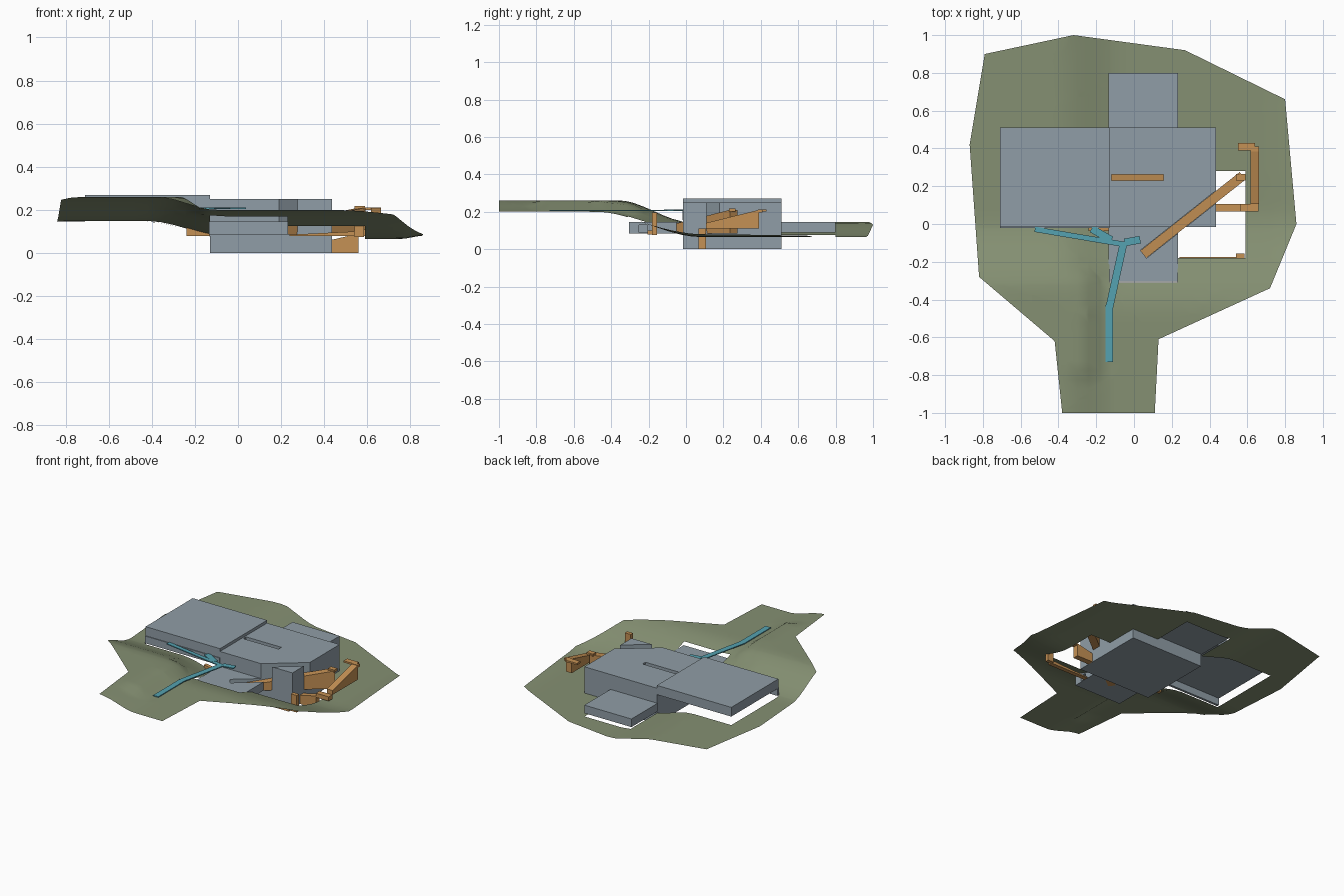
import bpy, bmesh, math
from mathutils import Vector

if "Cube" in bpy.data.objects:
    bpy.data.objects.remove(bpy.data.objects["Cube"])


def material(name, rgb):
    m = bpy.data.materials.new(name)
    m.diffuse_color = (*rgb, 1)
    m.use_nodes = True
    m.node_tree.nodes["Principled BSDF"].inputs["Base Color"].default_value = m.diffuse_color
    return m


GREY = material("blue_grey_concrete", (0.28, 0.34, 0.385))
GREEN = material("olive_ground", (0.235, 0.28, 0.17))
ORANGE = material("orange_ramp", (0.56, 0.285, 0.09))
CYAN = material("cyan_walkway", (0.09, 0.36, 0.44))


def finish(bm, name, mat):
    me = bpy.data.meshes.new(name)
    bm.to_mesh(me)
    bm.free()
    me.materials.append(mat)
    ob = bpy.data.objects.new(name, me)
    bpy.context.collection.objects.link(ob)
    return ob


def prism(name, a, b, width, bottom, top_a, top_b, mat, bottom_b=None):
    """Straight bar in plan from a to b, with an optional sloping top."""
    a, b = Vector(a), Vector(b)
    d = (b - a).normalized()
    n = Vector((-d.y, d.x)) * width / 2
    low_b = bottom if bottom_b is None else bottom_b
    bm = bmesh.new()
    low = [bm.verts.new((*p, z)) for p, z in
           ((a - n, bottom), (b - n, low_b), (b + n, low_b), (a + n, bottom))]
    top = [bm.verts.new((*p, z)) for p, z in
           ((a - n, top_a), (b - n, top_b), (b + n, top_b), (a + n, top_a))]
    bm.faces.new(low[::-1])
    bm.faces.new(top)
    for i in range(4):
        j = (i + 1) % 4
        bm.faces.new((low[i], low[j], top[j], top[i]))
    return finish(bm, name, mat)


def block(name, x0, x1, y0, y1, z0, z1, mat=GREY):
    ym = (y0 + y1) / 2
    return prism(name, (x0, ym), (x1, ym), y1 - y0, z0, z1, z1, mat)


def cut(ob, cutter):
    cutter.hide_render = True
    cutter.hide_viewport = True
    cutter.display_type = 'WIRE'
    m = ob.modifiers.new("slot", 'BOOLEAN')
    m.operation = 'DIFFERENCE'
    m.solver = 'EXACT'
    m.object = cutter


# --- Ground sheet: stepped slope with openings for the buildings ---
OUTLINE = [(-.38, -1), (.11, -1), (.13, -.61), (.72, -.34), (.86, 0), (.80, .66),
           (.27, .92), (-.32, 1), (-.79, .90), (-.87, .42), (-.82, -.28), (-.42, -.62)]
HOLES = [(-.71, .43, -.02, .51), (-.13, .23, .51, .80),
         (-.13, .23, -.31, -.02), (.23, .59, -.18, .28)]


def step(a, b, t):
    t = min(1, max(0, (t - a) / (b - a)))
    return t * t * (3 - 2 * t)


def ground_height(x, y):
    s_back = step(-.42, -.05, x)
    s_front = step(-.27, -.15, x) if -.8 < y < -.27 else step(-.38, -.10, x)
    f = step(-.36, .02, y) * (1 - s_back) + step(-.48, .08, y) * s_back
    high = .26 - .06 * s_front
    low = .145 - .08 * s_back
    tip = .015 * step(.75, .86, x)
    return high * (1 - f) + (low + tip) * f


bm = bmesh.new()
bm.faces.new([bm.verts.new((x, y, 0)) for x, y in OUTLINE])
bmesh.ops.triangulate(bm, faces=bm.faces[:])
lines = {0: [i * .06 - .9 for i in range(31)], 1: [i * .05 - .975 for i in range(40)]}
for x0, x1, y0, y1 in HOLES:
    lines[0] += [x0, x1]
    lines[1] += [y0, y1]
for axis, values in lines.items():
    for v in sorted(set(values)):
        co, no = Vector(), Vector()
        co[axis], no[axis] = v, 1
        bmesh.ops.bisect_plane(bm, geom=bm.verts[:] + bm.edges[:] + bm.faces[:],
                               dist=1e-5, plane_co=co, plane_no=no)
gone = []
for f in bm.faces:
    c = f.calc_center_median()
    if any(x0 < c.x < x1 and y0 < c.y < y1 for x0, x1, y0, y1 in HOLES):
        gone.append(f)
bmesh.ops.delete(bm, geom=gone, context='FACES')
for f in bm.faces:
    f.normal_update()
    if f.normal.z < 0:
        f.normal_flip()
    f.smooth = True
for v in bm.verts:
    v.co.z = ground_height(v.co.x, v.co.y)
finish(bm, "ground", GREEN)

# --- Buildings ---
main = block("main_hall", -.13, .435, -.015, .51, 0, .25)
block("upper_slab", -.71, -.13, -.015, .51, .205, .27)
block("upper_front_wall", -.71, -.13, -.02, -.003, .155, .206)
block("rear_annex", -.135, .232, .51, .80, .088, .145)
front = block("front_annex", -.135, .232, -.305, -.015, .085, .145)

# --- Slots in the roofs ---
A, B = Vector((.05, -.16)), Vector((.575, .255))
for ob in (main, front):
    cut(ob, prism(ob.name + "_diagonal_slot", A, B, .053, .098, .4, .4, GREY))
cut(main, block("roof_slot_cutter", -.12, .155, .23, .262, .12, .4))
cut(front, block("annex_door_cutter", .2, .3, -.25, -.205, .09, .13))

# --- Orange ramps ---
prism("diagonal_ramp", A, B, .05, .085, .105, .21, ORANGE)
block("diagonal_ramp_landing", .54, .59, .23, .265, .20, .217, ORANGE)
prism("roof_slot_ramp", (-.12, .246), (.155, .246), .031, .115, .21, .14, ORANGE)
prism("lower_ramp", (.43, .087), (.56, .087), .04, 0, .06, .09, ORANGE)
block("lower_ramp_landing", .56, .66, .067, .107, .08, .11, ORANGE)
prism("side_ramp", (.64, .107), (.64, .39), .045, .11, .14, .21, ORANGE)
block("side_ramp_landing", .617, .663, .385, .41, .195, .212, ORANGE)
block("side_ramp_walk", .55, .64, .39, .43, .20, .212, ORANGE)
prism("under_ground_ramp", (.24, -.19), (.54, -.19), .03, .078, .085, .10, ORANGE)
block("under_ground_landing", .54, .585, -.182, -.155, .075, .195, ORANGE)
prism("left_entry_ramp", (-.24, -.025), (-.13, -.025), .025, .08, .135, .12, ORANGE)

# --- Cyan walkways ---
WALKS = [((-.13, -.73), (-.13, -.43)), ((-.13, -.44), (-.055, -.10)),
         ((-.525, -.028), (-.04, -.11)), ((-.05, -.098), (.033, -.083)),
         ((-.225, -.025), (-.12, -.085))]
for i, (a, b) in enumerate(WALKS):
    w = .028 if i == 2 else .04
    prism(f"walkway_{i + 1}", a, b, w, .204, .21 + i * .0003, .21 + i * .0003, CYAN)
